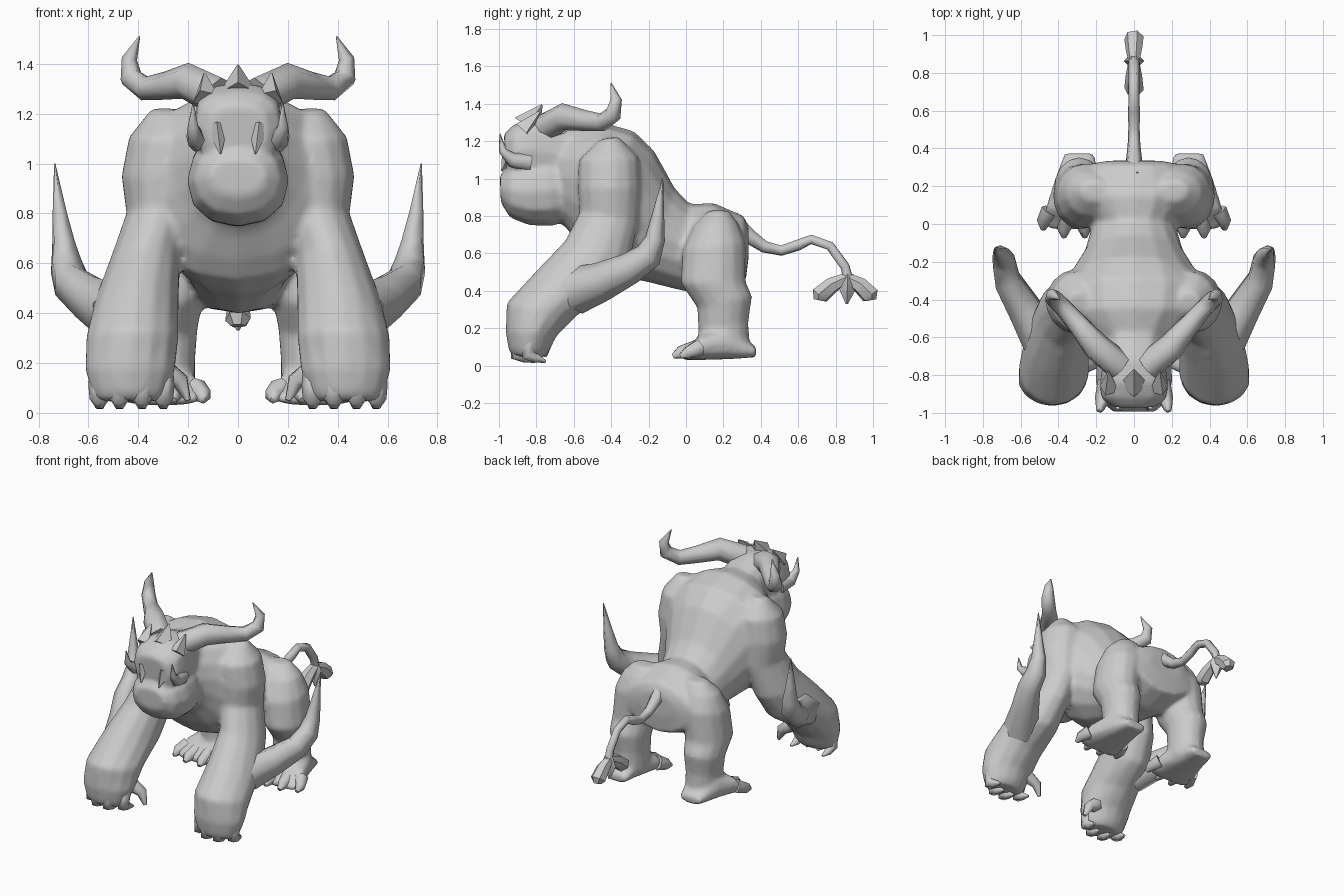
import bpy, bmesh, math
from mathutils import Vector

hide = bpy.data.materials.new("grey_hide")
hide.diffuse_color = (0.6, 0.6, 0.6, 1)


def skin(name, rings, angle):
    """Bridge closed rings of points into one capped skin."""
    bm = bmesh.new()
    loops = [[bm.verts.new(p) for p in r] for r in rings]
    n = len(loops[0])
    for a, b in zip(loops, loops[1:]):
        for i in range(n):
            j = (i + 1) % n
            bm.faces.new((a[i], a[j], b[j], b[i]))
    bm.faces.new(loops[0][::-1])
    bm.faces.new(loops[-1])
    bmesh.ops.recalc_face_normals(bm, faces=bm.faces)
    me = bpy.data.meshes.new(name)
    bm.to_mesh(me)
    bm.free()
    ob = bpy.data.objects.new(name, me)
    bpy.context.collection.objects.link(ob)
    me.materials.append(hide)
    bpy.ops.object.select_all(action='DESELECT')
    bpy.context.view_layer.objects.active = ob
    ob.select_set(True)
    bpy.ops.object.shade_smooth_by_angle(angle=math.radians(angle))
    return ob


def slab(name, sections, n=12, power=0.85, side=1):
    """Section: x min, x max, first edge (y, z), opposite edge (y, z)."""
    rings = []
    for x1, x2, y1, z1, y2, z2 in sections:
        ring = []
        for k in range(n):
            t = math.tau * k / n
            c, s = math.cos(t), math.sin(t)
            c = math.copysign(abs(c) ** power, c)
            s = math.copysign(abs(s) ** power, s)
            ring.append((side * ((x1 + x2) / 2 + s * (x2 - x1) / 2),
                         (y1 + y2) / 2 + c * (y1 - y2) / 2,
                         (z1 + z2) / 2 + c * (z1 - z2) / 2))
        rings.append(ring)
    return skin(name, rings, 40)


def tube(name, path, n=6, side=1, flat=1.0, angle=66):
    """Tapered tube along points (x, y, z, radius)."""
    pts = [Vector((side * p[0], p[1], p[2])) for p in path]
    rings = []
    span = pts[-1] - pts[0]
    ref = Vector((0.3 * side, 0.1, 1)) if abs(span.z) < span.length * 0.8 else Vector((1, 0, 0))
    for i, p in enumerate(pts):
        t = (pts[min(i + 1, len(pts) - 1)] - pts[max(i - 1, 0)]).normalized()
        u = (ref - t * ref.dot(t)).normalized()
        ref = u
        v = t.cross(u)
        r = path[i][3]
        rings.append([p + u * r * math.cos(math.tau * k / n) + v * r * flat * math.sin(math.tau * k / n)
                      for k in range(n)])
    return skin(name, rings, angle)


body = []

# Torso, rump to neck: half width, top (y, z), bottom (y, z)
torso = [(.14, .335, .74, .335, .58), (.25, .31, .80, .32, .46), (.31, .15, .87, .15, .40),
         (.22, .02, .865, -.02, .40), (.26, -.06, .95, -.22, .45), (.345, -.17, 1.15, -.38, .475),
         (.445, -.28, 1.255, -.50, .53), (.40, -.44, 1.30, -.56, .61), (.26, -.58, 1.275, -.62, .71),
         (.17, -.68, 1.25, -.68, .78)]
body.append(slab("torso", [(-w, w, *r) for w, *r in torso], 16, 1.0))

# Skull and heavy muzzle
skull = [(.15, -.58, 1.28, -.60, .95), (.165, -.72, 1.325, -.72, .95), (.18, -.84, 1.325, -.84, .98),
         (.175, -.92, 1.29, -.92, 1.00), (.12, -.975, 1.24, -.955, 1.02)]
body.append(slab("skull", [(-w, w, *r) for w, *r in skull], 12, 0.75))
muzzle = [(.17, -.62, 1.12, -.64, .77), (.20, -.74, 1.13, -.72, .745), (.205, -.84, 1.11, -.84, .75),
          (.175, -.94, 1.08, -.94, .79), (.115, -.995, 1.02, -.99, .87)]
body.append(slab("muzzle", [(-w, w, *r) for w, *r in muzzle], 12, 0.9))
tube("crest", [(0, -.85, 1.28, .08), (0, -.77, 1.395, .004)], 4, angle=40)

# Tail with three-pronged tuft
tube("tail", [(0, .24, .78, .055), (0, .34, .69, .043), (0, .42, .635, .034), (0, .51, .615, .03),
              (0, .60, .645, .032), (0, .67, .675, .028), (0, .77, .64, .028), (0, .85, .53, .028),
              (0, .87, .45, .03)])
tube("tail_tuft_mid", [(0, .865, .49, .03), (0, .863, .43, .055), (0, .86, .33, .006)], 4, angle=40)
for name, d in (("front", -1), ("back", 1)):
    tube("tail_tuft_" + name, [(0, .86, .47, .03), (0, .855 + d * .075, .43, .045),
                               (0, .85 + d * .135, .375, .052), (0, .85 + d * .14, .35, .03)], 6, angle=40)

for s, tag in ((1, "left"), (-1, "right")):
    # Arm: shoulder down to the palm
    body.append(slab("arm_" + tag, [
        (.24, .35, -.46, 1.21, -.36, 1.225), (.15, .44, -.575, 1.10, -.25, 1.11),
        (.16, .47, -.58, .95, -.24, .95), (.19, .45, -.57, .82, -.25, .78),
        (.23, .515, -.65, .665, -.30, .56), (.235, .575, -.79, .52, -.41, .38),
        (.235, .612, -.96, .335, -.58, .27), (.25, .615, -.965, .18, -.69, .16),
        (.28, .59, -.95, .09, -.73, .08), (.30, .57, -.93, .05, -.76, .045)], 14, 1.05, s))
    # Fingers and thumb, fanned around the palm
    for i, (x, y) in enumerate([(.30, .05), (.385, 0), (.475, .005), (.555, .06)]):
        tube("finger_%s_%d" % (tag, i), [(x, y - .87, .18, .04), (x, y - .90, .11, .045),
                                         (x, y - .905, .055, .04), (x, y - .86, .04, .028),
                                         (x - .01, y - .81, .022, .008)], 6, s)
    tube("thumb_" + tag, [(.30, -.76, .17, .05), (.23, -.745, .125, .037), (.20, -.755, .05, .012)], 6, s)
    # Curved elbow blade
    tube("elbow_blade_" + tag, [(.49, -.60, .40, .13), (.58, -.45, .45, .105), (.67, -.30, .52, .085),
                                (.69, -.20, .59, .075), (.70, -.165, .68, .054), (.715, -.15, .80, .034),
                                (.735, -.125, 1.0, .003)], 6, s, 0.9)
    # Leg and flat foot
    body.append(slab("leg_" + tag, [
        (.13, .28, .12, .83, .23, .83), (.10, .36, .04, .75, .28, .76), (.10, .41, -.02, .62, .32, .66),
        (.14, .43, -.03, .44, .32, .45), (.16, .42, .06, .31, .355, .37), (.17, .40, .065, .19, .335, .24),
        (.17, .40, .06, .09, .34, .09)], 14, 1.0, s))
    body.append(slab("foot_" + tag, [(.21, .37, .375, .10, .375, .045), (.18, .42, .22, .21, .25, .035),
                                     (.15, .47, .08, .17, .08, .03), (.14, .48, .01, .10, .01, .03),
                                     (.17, .45, -.03, .075, -.03, .035)], 12, 0.75, s))
    for i, (x, y) in enumerate([(.14, -.03), (.26, -.07), (.37, -.07), (.48, -.03)]):
        tube("toe_%s_%d" % (tag, i), [(x * .8 + .06, .07, .095, .05), (x, y + .04, .07, .036),
                                      (x, y, .05, .014)], 6, s)
    # Swept horn
    tube("horn_" + tag, [(.08, -.75, 1.27, .08), (.20, -.65, 1.33, .075), (.29, -.54, 1.31, .058),
                         (.37, -.45, 1.30, .05), (.43, -.39, 1.345, .046), (.435, -.375, 1.42, .032),
                         (.395, -.40, 1.51, .003)], 7, s)
    # Brow point, cheek tusk and fang
    tube("brow_" + tag, [(.13, -.87, 1.26, .055), (.135, -.78, 1.36, .005)], 4, s)
    tube("tusk_" + tag, [(.14, -.84, 1.09, .055), (.17, -.93, 1.10, .04), (.18, -.98, 1.15, .022),
                         (.18, -.995, 1.24, .003)], 6, s)
    tube("fang_" + tag, [(.085, -.94, 1.15, .045), (.07, -.985, 1.04, .004)], 4, s)

# Fuse torso, head, arms and legs into one smooth hide
bpy.ops.object.select_all(action='DESELECT')
for ob in body:
    ob.select_set(True)
bpy.context.view_layer.objects.active = body[0]
bpy.ops.object.join()
hulk = bpy.context.view_layer.objects.active
hulk.name = "body"
fuse = hulk.modifiers.new("fuse", 'REMESH')
fuse.mode = 'VOXEL'
fuse.voxel_size = 0.016
fuse.use_smooth_shade = True
soften = hulk.modifiers.new("soften", 'SMOOTH')
soften.factor = 0.5
soften.iterations = 5
